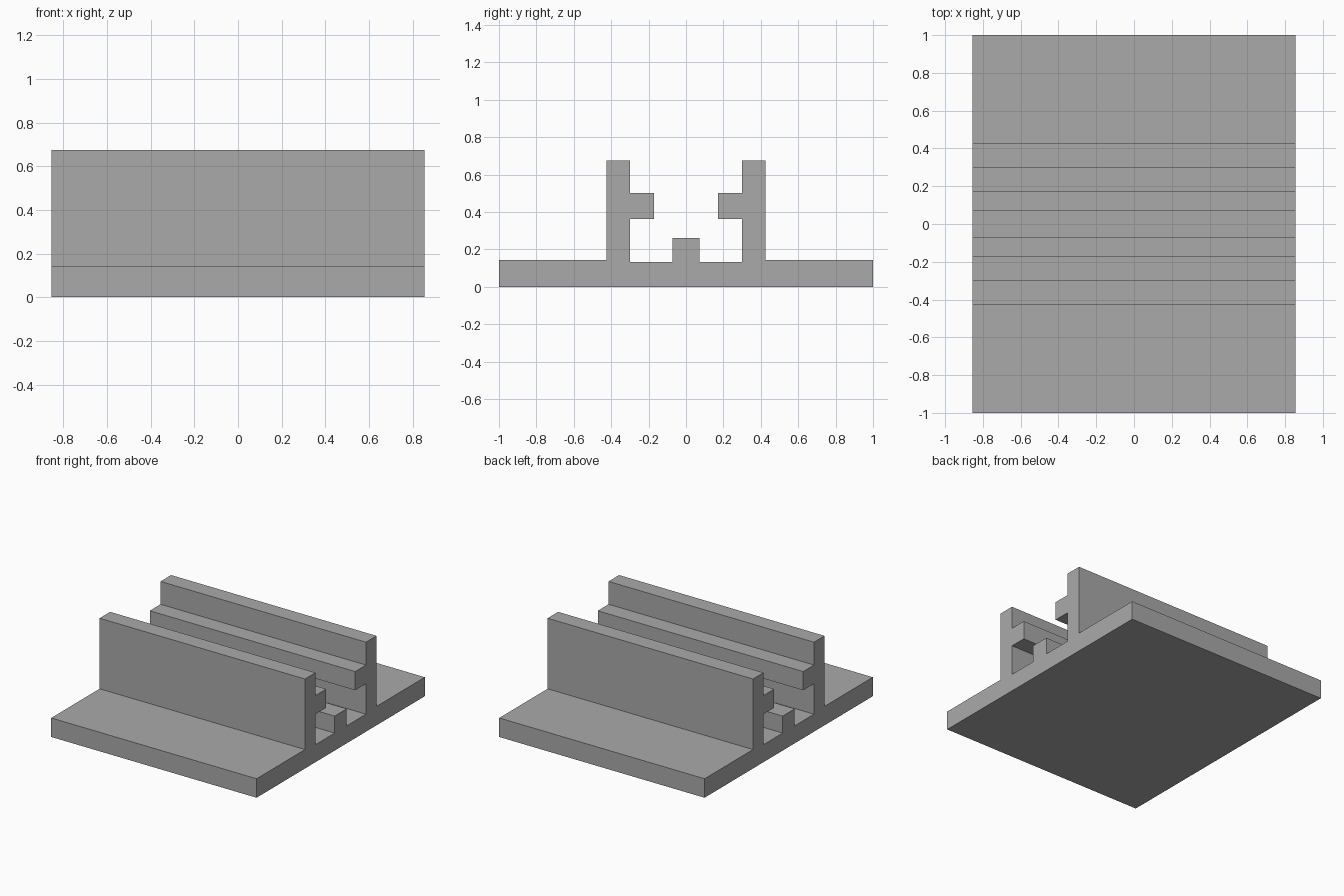
import bpy
import bmesh

cube = bpy.data.objects.get("Cube")
if cube:
    bpy.data.objects.remove(cube, do_unlink=True)

# One plain grey for the whole extrusion
GREY = (0.4, 0.4, 0.4, 1.0)
grey = bpy.data.materials.new("plain grey")
grey.use_nodes = True
grey.diffuse_color = GREY
grey.node_tree.nodes["Principled BSDF"].inputs["Base Color"].default_value = GREY

HALF_LENGTH = 0.855

# Half of the cross-section (y, z): flange, wall, inward lip, channel floor, centre ridge
half = [(1.0, 0.0), (1.0, 0.143), (0.425, 0.143), (0.425, 0.674),
        (0.3, 0.674), (0.3, 0.502), (0.172, 0.502), (0.172, 0.361),
        (0.3, 0.361), (0.3, 0.132), (0.072, 0.132), (0.072, 0.26)]
profile = half + [(-y, z) for y, z in reversed(half)]

# Extrude the mirrored cross-section along x
bm = bmesh.new()
end = bm.faces.new([bm.verts.new((-HALF_LENGTH, y, z)) for y, z in profile])
swept = bmesh.ops.extrude_face_region(bm, geom=[end], use_keep_orig=True)
moved = [v for v in swept["geom"] if isinstance(v, bmesh.types.BMVert)]
bmesh.ops.translate(bm, verts=moved, vec=(2 * HALF_LENGTH, 0, 0))
bmesh.ops.recalc_face_normals(bm, faces=bm.faces)

mesh = bpy.data.meshes.new("rail_channel")
bm.to_mesh(mesh)
bm.free()
mesh.materials.append(grey)
rail = bpy.data.objects.new("rail_channel", mesh)
bpy.context.collection.objects.link(rail)
